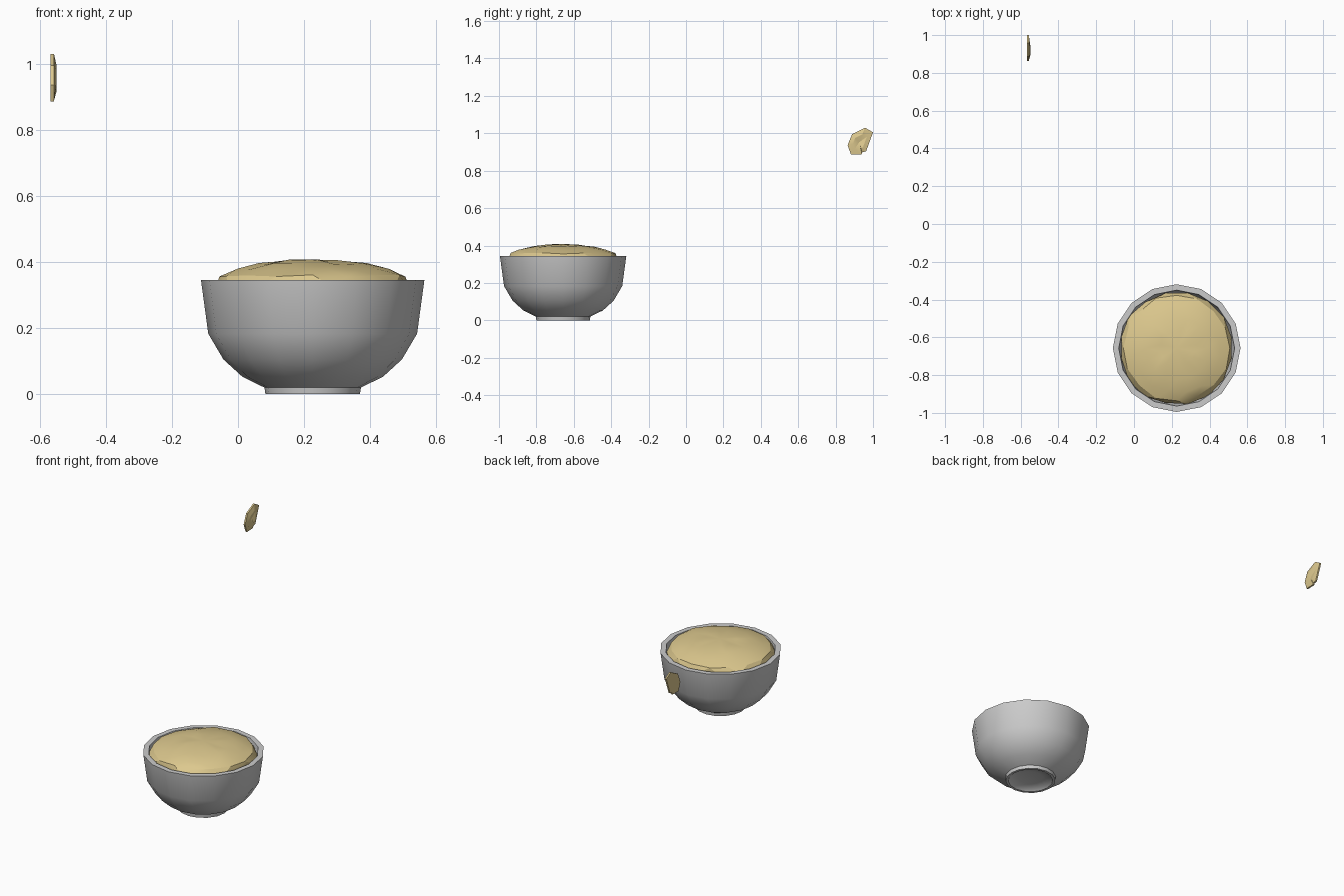
import bpy, bmesh, math, random
from mathutils import Vector

if "Cube" in bpy.data.objects:
    bpy.data.objects.remove(bpy.data.objects["Cube"])

random.seed(4)
CENTRE = Vector((0.226, -0.657, 0))
SIDES = 16


def finish(bm, name, color=None, angle=35):
    bmesh.ops.recalc_face_normals(bm, faces=bm.faces)
    mesh = bpy.data.meshes.new(name)
    bm.to_mesh(mesh)
    bm.free()
    obj = bpy.data.objects.new(name, mesh)
    bpy.context.collection.objects.link(obj)
    if color:
        mat = bpy.data.materials.get("grain") or bpy.data.materials.new("grain")
        mat.diffuse_color = color
        mat.use_nodes = True
        mat.node_tree.nodes["Principled BSDF"].inputs["Base Color"].default_value = mat.diffuse_color
        mesh.materials.append(mat)
    bpy.ops.object.select_all(action='DESELECT')
    obj.select_set(True)
    bpy.context.view_layer.objects.active = obj
    bpy.ops.object.shade_smooth_by_angle(angle=math.radians(angle))
    return obj


def lathe(bm, profile, turn=0.0, jitter=0.0):
    """Rings of the (radius, z) profile; a zero radius becomes a single tip."""
    rings = []
    for i, (r, z) in enumerate(profile):
        if r == 0:
            rings.append([bm.verts.new((0, 0, z))])
            continue
        ring = []
        for k in range(SIDES):
            a = 2 * math.pi * k / SIDES + turn * i
            rr = r + random.uniform(-jitter, jitter * 0.6)
            zz = z + random.uniform(-jitter, jitter) * 0.35
            ring.append(bm.verts.new((rr * math.cos(a), rr * math.sin(a), zz)))
        rings.append(ring)
    for a, b in zip(rings, rings[1:]):
        for k in range(SIDES):
            n = (k + 1) % SIDES
            if len(a) == 1:
                bm.faces.new((a[0], b[k], b[n]))
            elif len(b) == 1:
                bm.faces.new((a[k], a[n], b[0]))
            else:
                bm.faces.new((a[k], a[n], b[n], b[k]))


GRAIN = (0.72, 0.58, 0.27, 1)

# bowl: recessed foot, outer wall, rim, inner wall
bm = bmesh.new()
lathe(bm, [(0, 0.022), (0.07, 0.019), (0.115, 0.010), (0.128, 0.0), (0.143, 0.0), (0.146, 0.02),
           (0.213, 0.053), (0.27, 0.105), (0.316, 0.183), (0.338, 0.345),
           (0.307, 0.345), (0.287, 0.19), (0.245, 0.122), (0.19, 0.075),
           (0.11, 0.045), (0, 0.04)])
finish(bm, "bowl").location = CENTRE

# rice: a lumpy low dome filling the bowl
bm = bmesh.new()
lathe(bm, [(0, 0.407), (0.09, 0.404), (0.17, 0.394), (0.235, 0.377),
           (0.283, 0.358), (0.302, 0.325), (0.285, 0.25), (0.2, 0.15), (0, 0.12)],
      turn=math.pi / SIDES, jitter=0.009)
bmesh.ops.triangulate(bm, faces=bm.faces)
finish(bm, "rice_mound", GRAIN, 20).location = CENTRE

# loose grain: flat-backed flake with a bulged, creased face
outline = [(0.957, 1.03), (1.0, 1.005), (0.963, 0.904), (0.941, 0.898),
           (0.941, 0.888), (0.882, 0.886), (0.864, 0.936), (0.888, 0.995)]
BACK, EDGE, BULGE = -0.567, -0.557, -0.549
bm = bmesh.new()
back = [bm.verts.new((BACK, y, z)) for y, z in outline]
front = [bm.verts.new((EDGE, y, z)) for y, z in outline]
mid = Vector((0.926, 0.952))
top = []
for y, z in outline:
    p = mid.lerp(Vector((y, z)), 0.55)
    # the crease runs along the diagonal of the flake
    off = abs((p.x - mid.x) * 0.7 - (p.y - mid.y) * 0.7)
    top.append(bm.verts.new((BULGE if off > 0.012 else EDGE, p.x, p.y)))
centre = bm.verts.new((EDGE, mid.x, mid.y))
n = len(outline)
bm.faces.new(back)
for k in range(n):
    j = (k + 1) % n
    bm.faces.new((back[k], back[j], front[j], front[k]))
    bm.faces.new((front[k], front[j], top[j], top[k]))
    bm.faces.new((top[k], top[j], centre))
finish(bm, "loose_grain", GRAIN, 20)
